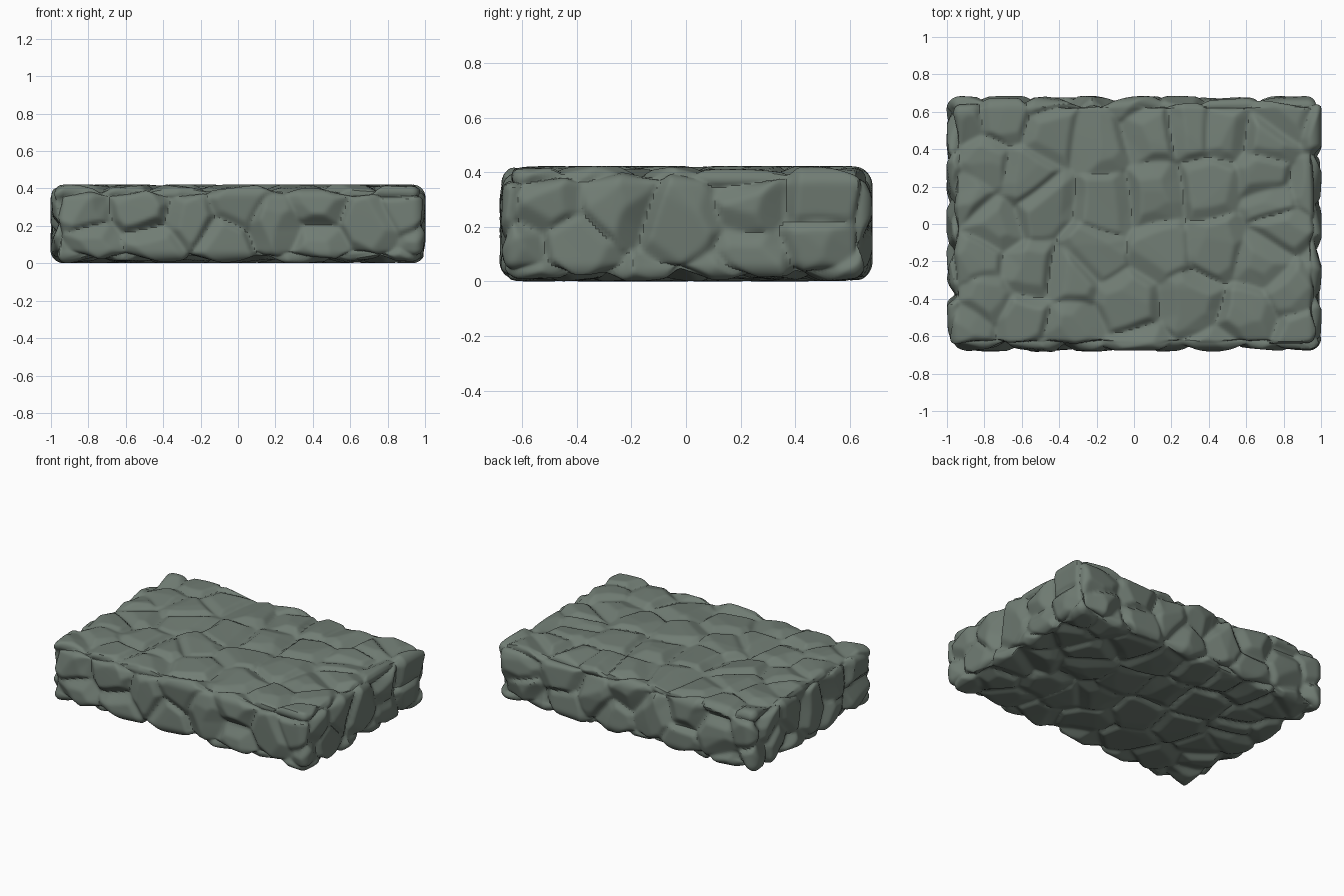
import bpy, bmesh, math, random
from mathutils import Vector, kdtree

if "Cube" in bpy.data.objects:
    bpy.data.objects.remove(bpy.data.objects["Cube"])

random.seed(7)
HALF = Vector((1.0, 0.68, 0.208))     # half size of the slab
MID = Vector((0, 0, 0.211))
R = 0.07                              # edge rounding
STEP = 0.0125                         # grid spacing

# Centres of the chipped facets on the top, front and right side
TOP = [(-.92, .58), (-.7, .6), (-.42, .5), (-.2, .45), (.1, .5), (.3, .52), (.5, .5),
       (.8, .58), (.72, .45), (-.8, .3), (-.9, .15), (-.6, .25), (-.5, .1), (-.15, .1),
       (.1, .15), (.4, .2), (.7, .25), (.75, .12), (.8, 0), (.93, .2), (-.75, 0),
       (-.85, -.2), (-.55, -.25), (-.2, -.15), (-.35, -.3), (.15, -.15), (.45, -.12),
       (.7, -.2), (-.8, -.4), (-.6, -.5), (-.35, -.55), (-.05, -.4), (.3, -.4),
       (.6, -.5), (.85, -.35), (-.92, -.57), (.9, -.58)]
FRONT = [(-.85, .28), (-.8, .08), (-.5, .3), (-.45, .1), (-.25, .22), (-.1, .1),
         (0, .32), (.2, .2), (.42, .08), (.45, .32), (.7, .2), (.93, .3)]
RIGHT = [(-.5, .28), (-.4, .12), (-.25, .3), (0, .22), (.25, .08), (.25, .3),
         (.5, .3), (.5, .12), (-.62, .1)]

seeds = []
for s in (1, -1):
    seeds += [Vector((x * s, y, s * HALF.z)) for x, y in TOP]
    seeds += [Vector((x * s, -s * HALF.y, z - MID.z)) for x, z in FRONT]
    seeds += [Vector((s * HALF.x, y * s, z - MID.z)) for y, z in RIGHT]
tree = kdtree.KDTree(len(seeds))
for i, p in enumerate(seeds):
    tree.insert(p, i)
tree.balance()
level = [-random.uniform(-0.004, 0.01) for _ in seeds]
tilt = [Vector([random.uniform(-0.12, 0.12) for _ in range(3)]) for _ in seeds]
pair = {}


def plane(i, p):
    return min(0.003, level[i] + tilt[i].dot(p - seeds[i]))


def chip(p):
    """Facet height: a tilted plane per cell, bevelled down to shared cracks."""
    near = tree.find_n(p, 8)
    _, i, a = near[0]
    top = h = plane(i, p)
    for _, j, b in near[1:]:
        key = (min(i, j), max(i, j))
        if key not in pair:
            pair[key] = (random.uniform(0.01, 0.04), random.uniform(0.7, 1.2), random.random())
        depth, slope, side = pair[key]
        if (side < 0.5) == (i < j):
            slope *= 0.5              # one broad bevel, one steep bevel
        d = (b * b - a * a) / (2 * (seeds[i] - seeds[j]).length)
        h = min(h, max(-0.05, min(top, plane(j, p)) - depth) + slope * d)
    return h


# Box of six grids, welded together
bm = bmesh.new()
for axis in range(3):
    u, v = (axis + 1) % 3, (axis + 2) % 3
    nu, nv = (round(2 * HALF[k] / STEP) for k in (u, v))
    for s in (1, -1):
        rows = []
        for iu in range(nu + 1):
            row = []
            for iv in range(nv + 1):
                p = Vector((0, 0, 0))
                p[axis] = s * HALF[axis]
                p[u] = HALF[u] * (2 * iu / nu - 1)
                p[v] = HALF[v] * (2 * iv / nv - 1)
                row.append(bm.verts.new(p))
            rows.append(row)
        for iu in range(nu):
            for iv in range(nv):
                q = [rows[iu][iv], rows[iu + 1][iv], rows[iu + 1][iv + 1], rows[iu][iv + 1]]
                bm.faces.new(q if s > 0 else q[::-1])
bmesh.ops.remove_doubles(bm, verts=bm.verts, dist=0.0005)

# Round the edges, then chip the surface along its normal
for vert in bm.verts:
    p = vert.co
    core = Vector([max(-HALF[k] + R, min(HALF[k] - R, p[k])) for k in range(3)])
    n = (p - core).normalized()
    base = core + n * R
    wob = Vector([0.012 * math.sin(9 * base[(k + 1) % 3] + 13 * base[(k + 2) % 3] + k)
                  for k in range(3)])
    gain = 0.9 if abs(n.z) > 0.95 else 1.15
    vert.co = base + n * chip(base + wob) * gain + MID
bmesh.ops.smooth_vert(bm, verts=bm.verts, factor=0.5,
                      use_axis_x=True, use_axis_y=True, use_axis_z=True)

mesh = bpy.data.meshes.new("stone_slab")
bm.to_mesh(mesh)
bm.free()
slab = bpy.data.objects.new("stone_slab", mesh)
bpy.context.collection.objects.link(slab)
mat = bpy.data.materials.new("grey green stone")
mat.diffuse_color = (0.165, 0.205, 0.175, 1)
mat.use_nodes = True
mat.node_tree.nodes["Principled BSDF"].inputs["Base Color"].default_value = mat.diffuse_color
mesh.materials.append(mat)

slab.select_set(True)
bpy.context.view_layer.objects.active = slab
bpy.ops.object.shade_smooth_by_angle(angle=math.radians(35))
